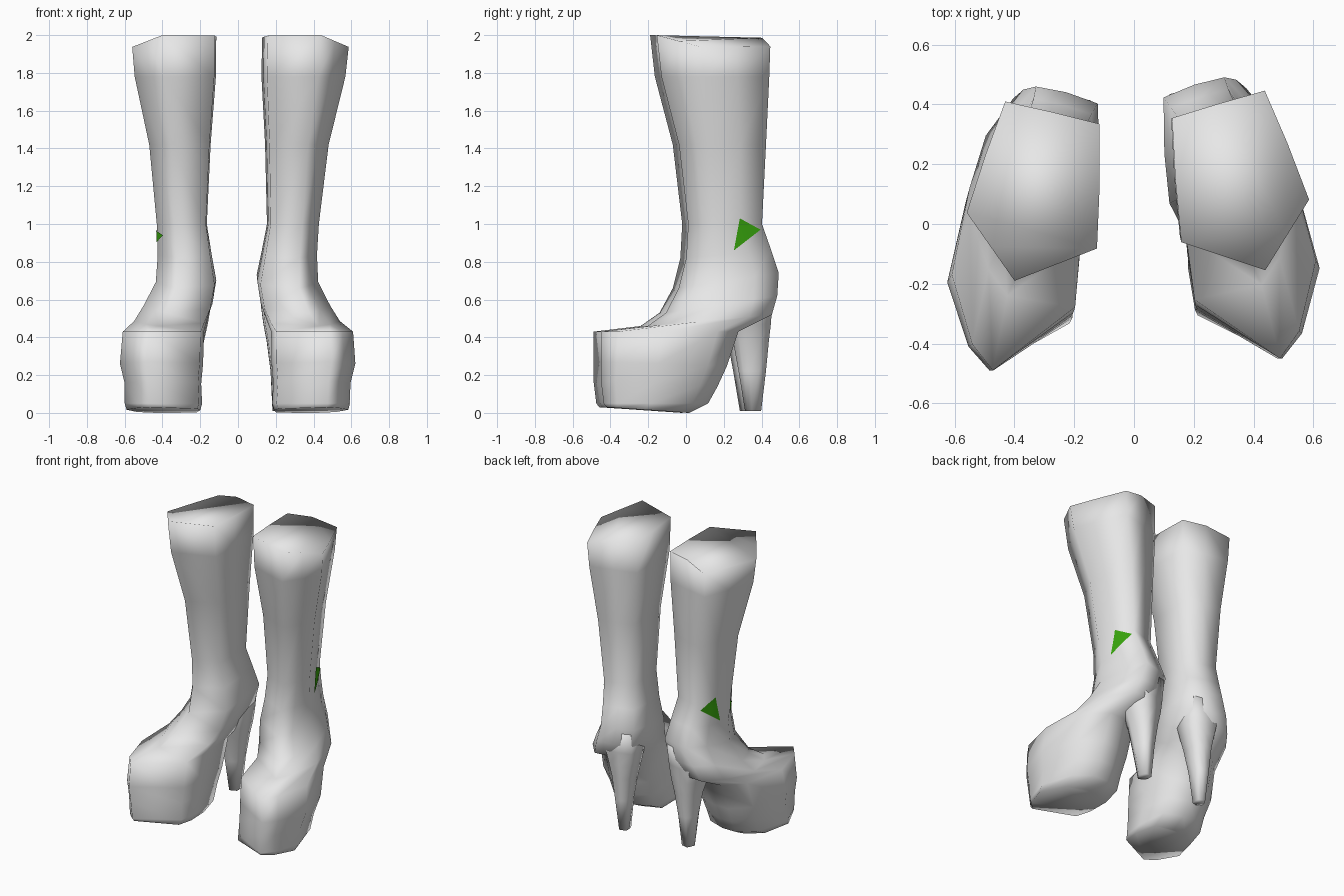
import bpy, bmesh, math
from mathutils import Vector, Matrix
from mathutils.bvhtree import BVHTree

cube = bpy.data.objects.get("Cube")
if cube:
    bpy.data.objects.remove(cube, do_unlink=True)


def make_material(name, color):
    mat = bpy.data.materials.new(name)
    mat.use_nodes = True
    mat.diffuse_color = color
    mat.node_tree.nodes["Principled BSDF"].inputs["Base Color"].default_value = color
    return mat


GREY = make_material("boot grey", (0.8, 0.8, 0.8, 1))
GREEN = make_material("patch green", (0.04, 0.38, 0.004, 1))

# Outlines: across (0 inner, 1 outer) and along (0 front, 1 back)
SHAFT = [(.64, 0), (.82, .19), (1, .38), (.86, .7), (.71, 1),
         (.35, .94), (0, .875), (0, .53), (.02, .18)]
FOOT = [(.68, 0), (.84, .12), (1, .44), (.86, .84), (.6, 1),
        (.35, 1), (.05, .92), (0, .55), (.04, .29)]

# Rings: z front, z back, y front, y back, x inner, x outer, foot blend
BOOT_RINGS = [
    (2, 1.985, -.19, .41, -.115, -.56, 0),
    (1.78, 1.78, -.165, .405, -.117, -.547, 0),
    (1.42, 1.42, -.07, .39, -.145, -.47, 0),
    (1, 1, -.02, .37, -.165, -.43, 0),
    (.82, .86, -.03, .42, -.14, -.425, .2),
    (.66, .74, -.07, .46, -.115, -.435, .4),
    (.53, .62, -.14, .45, -.135, -.5, .6),
    (.46, .52, -.24, .42, -.165, -.55, .8),
    (.43, .43, -.49, .24, -.18, -.61, 1),
    (.27, .25, -.49, .18, -.185, -.625, 1),
    (.17, .14, -.49, .13, -.195, -.6, 1),
    (.05, .05, -.475, .08, -.19, -.6, 1),
    (.03, 0, -.46, -.02, -.2, -.59, 1),
]
HEEL_RINGS = [
    (.7, .7, .2, .44, -.14, -.36, .3),
    (.56, .56, .18, .425, -.145, -.4, .3),
    (.47, .47, .2, .42, -.16, -.365, .3),
    (.38, .38, .22, .41, -.18, -.335, .3),
    (.22, .22, .25, .395, -.205, -.31, .3),
    (.01, .01, .285, .37, -.22, -.29, .3),
]


def loft(rings, rim_drop=0):
    # Skins the rings into a closed body
    bm = bmesh.new()
    loops = []
    for i, (zf, zb, yf, yb, xi, xo, blend) in enumerate(rings):
        loop = []
        for (su, sv), (fu, fv) in zip(SHAFT, FOOT):
            u, v = su + (fu - su) * blend, sv + (fv - sv) * blend
            z = zf + (zb - zf) * v
            if i == 0:
                z -= rim_drop * max(0, u - .64 + .3 * v)
            loop.append(bm.verts.new((xi + (xo - xi) * u, yf + (yb - yf) * v, z)))
        loops.append(loop)
    n = len(SHAFT)
    for a, b in zip(loops, loops[1:]):
        for k in range(n):
            j = (k + 1) % n
            bm.faces.new((a[j], a[k], b[k], b[j]))
    bm.faces.new(loops[0])
    bm.faces.new(loops[-1][::-1])
    bmesh.ops.recalc_face_normals(bm, faces=bm.faces)
    return bm


def wrapped_triangle(corners, tree):
    # Thin triangular patch laid on the outer side of the boot
    bm = bmesh.new()
    bm.faces.new([bm.verts.new(c) for c in corners])
    bmesh.ops.subdivide_edges(bm, edges=bm.edges, cuts=5, use_grid_fill=True)
    bmesh.ops.triangulate(bm, faces=bm.faces)
    inward = Vector((1, 0, 0))
    for v in bm.verts:
        hit = tree.ray_cast(v.co - inward * 2, inward)
        if hit[0]:
            v.co = hit[0] - inward * .006
    for f in bm.faces:
        f.normal_update()
        if f.normal.x > 0:
            f.normal_flip()
    return bm


def finish(bm, name, mat, matrix, mirrored):
    bm.transform(matrix)
    if mirrored:
        bmesh.ops.reverse_faces(bm, faces=bm.faces)
    for f in bm.faces:
        f.smooth = True
    mesh = bpy.data.meshes.new(name)
    bm.to_mesh(mesh)
    bm.free()
    mesh.materials.append(mat)
    bpy.context.collection.objects.link(bpy.data.objects.new(name, mesh))


# The left boot is the mirrored right one, set slightly back, turned and leaning out
pivot = Matrix.Translation((.3, .03, 0))
turn = pivot @ Matrix.Rotation(math.radians(3), 4, 'Z') @ pivot.inverted()
lean = Matrix.Identity(4)
lean[0][2], lean[0][3] = .025, -.02
left_matrix = (lean @ turn @ Matrix.Translation((0, .03, 0))
               @ Matrix.Scale(-1, 4, (1, 0, 0)))

for side, matrix in (("right", Matrix.Identity(4)), ("left", left_matrix)):
    mirrored = side == "left"
    boot = loft(BOOT_RINGS, rim_drop=.12)
    tree = BVHTree.FromBMesh(boot)
    # Green patch on the outer ankle
    patch = wrapped_triangle([(-.4, .25, 1.03), (-.4, .362, .97), (-.4, .218, .86)], tree)
    finish(patch, side + "_ankle_patch", GREEN, matrix, mirrored)
    if side == "right":
        sliver = wrapped_triangle([(-.43, .14, .97), (-.43, .07, .94), (-.43, .14, .9)], tree)
        finish(sliver, "right_small_patch", GREEN, matrix, mirrored)
    finish(boot, side + "_boot", GREY, matrix, mirrored)
    finish(loft(HEEL_RINGS), side + "_heel", GREY, matrix, mirrored)
